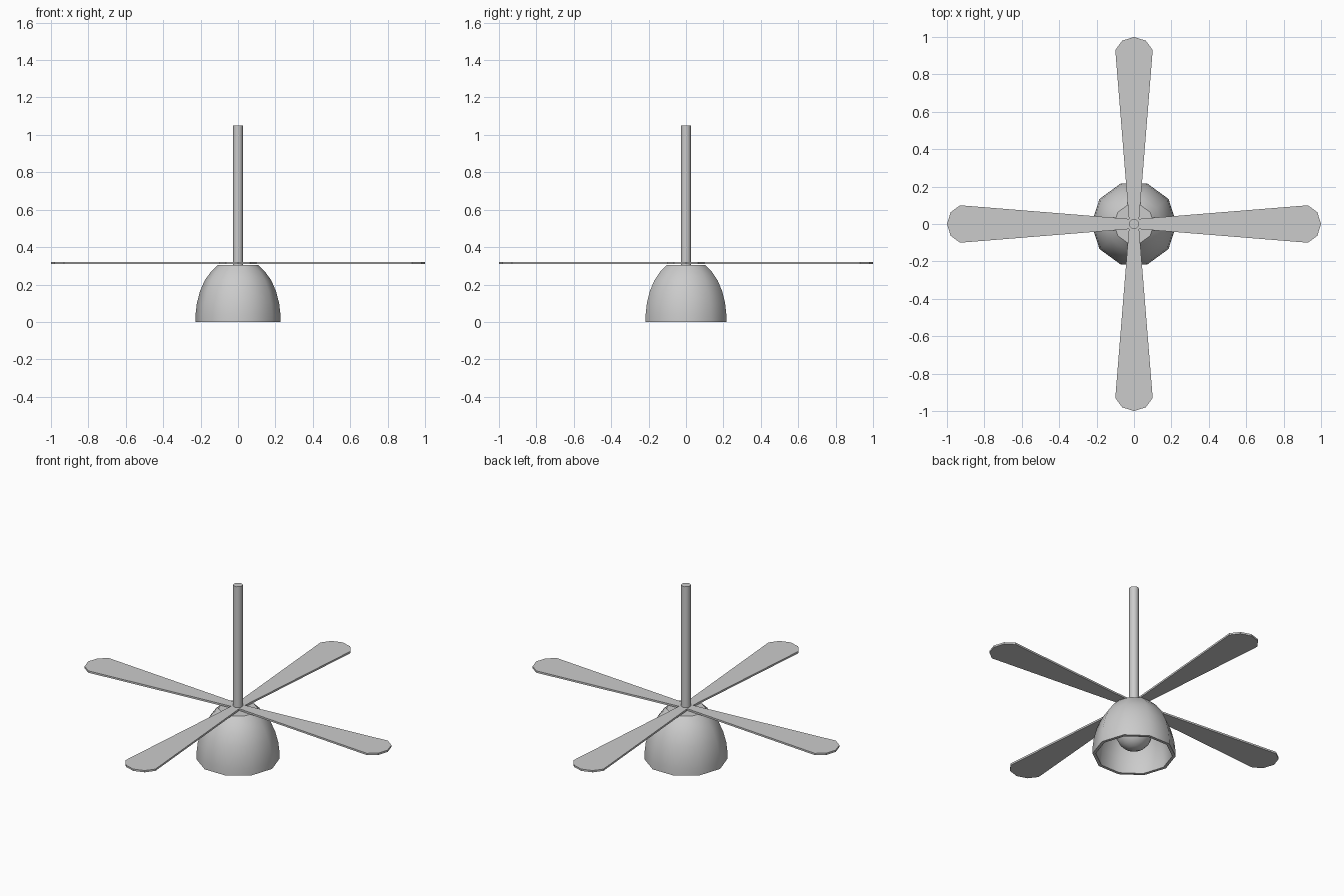
import bpy, bmesh, math

if "Cube" in bpy.data.objects:
    bpy.data.objects.remove(bpy.data.objects["Cube"])

SIDES = 10


def finish(name, bm, angle=None):
    bmesh.ops.recalc_face_normals(bm, faces=bm.faces)
    mesh = bpy.data.meshes.new(name)
    bm.to_mesh(mesh)
    bm.free()
    obj = bpy.data.objects.new(name, mesh)
    bpy.context.collection.objects.link(obj)
    if angle:
        bpy.ops.object.select_all(action='DESELECT')
        obj.select_set(True)
        bpy.context.view_layer.objects.active = obj
        bpy.ops.object.shade_smooth_by_angle(angle=math.radians(angle))
    return obj


def lathe(name, profile, closed_ends=True, angle=40):
    """Revolve (radius, z) points around z, capping the first and last ring."""
    bm = bmesh.new()
    rings = []
    for r, z in profile:
        rings.append([bm.verts.new((r * math.cos(math.tau * i / SIDES),
                                    r * math.sin(math.tau * i / SIDES), z))
                      for i in range(SIDES)])
    for a, b in zip(rings, rings[1:]):
        for i in range(SIDES):
            j = (i + 1) % SIDES
            bm.faces.new((a[i], a[j], b[j], b[i]))
    if closed_ends:
        bm.faces.new(rings[0])
        bm.faces.new(rings[-1])
    return finish(name, bm, angle)


# Lamp shade: outer wall down to the rim, then back up the inside
outer = [(0.107, 0.305), (0.145, 0.268), (0.178, 0.222), (0.203, 0.165),
         (0.22, 0.10), (0.227, 0.04), (0.228, 0.0)]
inner = [(0.21, 0.0), (0.209, 0.04), (0.203, 0.095), (0.187, 0.157),
         (0.163, 0.211), (0.131, 0.255), (0.097, 0.288)]
lathe("lamp_shade", outer + inner)

# Light bulb
bm = bmesh.new()
bmesh.ops.create_uvsphere(bm, u_segments=16, v_segments=10, radius=0.1)
bmesh.ops.translate(bm, verts=bm.verts, vec=(0, 0, 0.135))
finish("light_bulb", bm, 60)

# Hanging rod
lathe("hanging_rod", [(0.027, 0.29), (0.027, 1.05)])

# Four flat blades with rounded tips
half = [(0.0, 0.025), (0.93, 0.10), (0.98, 0.063)]
outline = half + [(1.0, 0.0)] + [(x, -y) for x, y in reversed(half)]
for k in range(4):
    c, s = round(math.cos(k * math.pi / 2)), round(math.sin(k * math.pi / 2))
    bm = bmesh.new()
    face = bm.faces.new([bm.verts.new((x * c - y * s, x * s + y * c, 0.309))
                         for x, y in outline])
    ext = bmesh.ops.extrude_face_region(bm, geom=[face])
    top = [v for v in ext["geom"] if isinstance(v, bmesh.types.BMVert)]
    bmesh.ops.translate(bm, verts=top, vec=(0, 0, 0.011))
    finish(f"blade_{k + 1}", bm)
